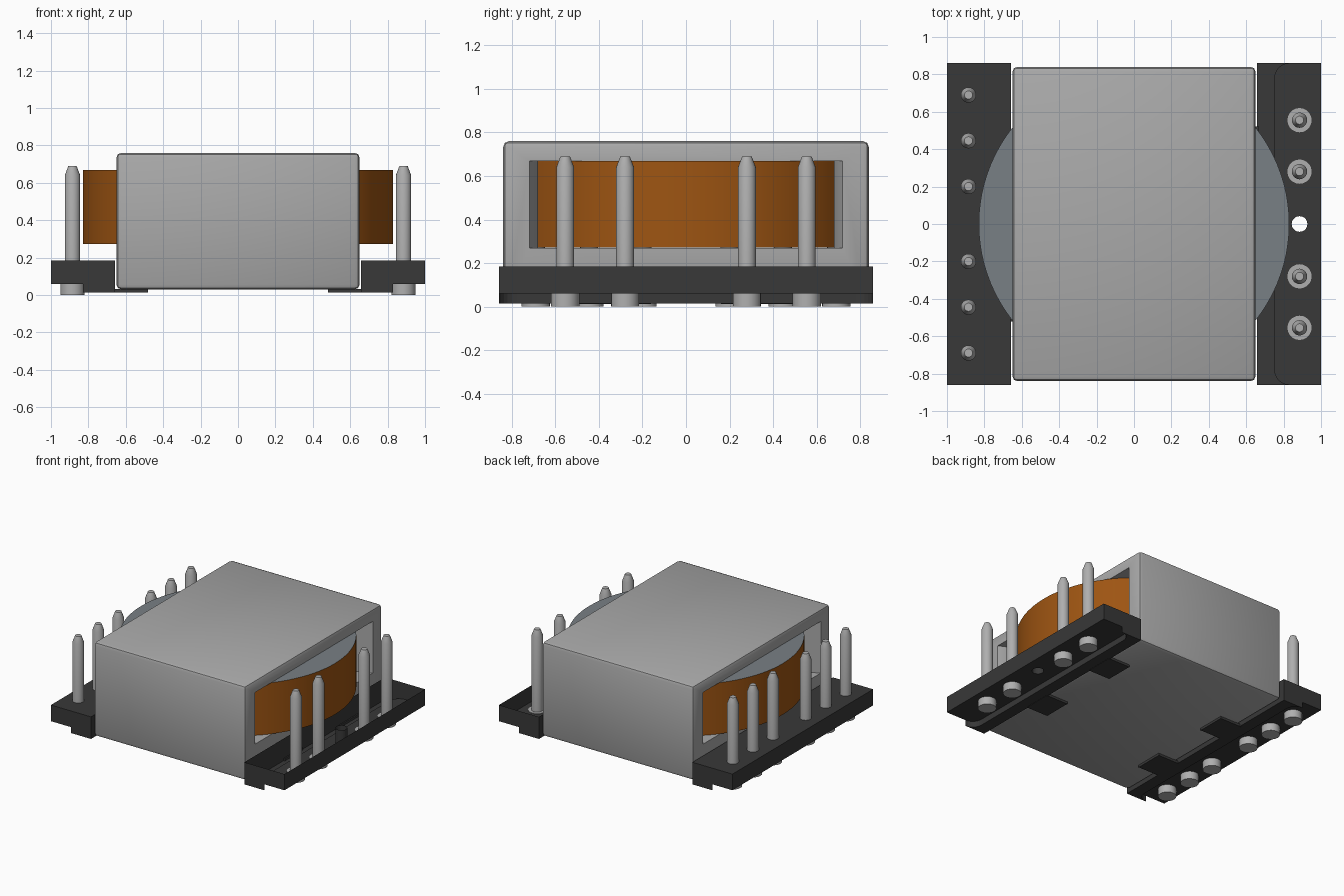
import bpy, bmesh, math
from mathutils import Matrix

if "Cube" in bpy.data.objects:
    bpy.data.objects.remove(bpy.data.objects["Cube"], do_unlink=True)


def material(name, rgb):
    m = bpy.data.materials.new(name)
    m.use_nodes = True
    m.diffuse_color = (*rgb, 1)
    m.node_tree.nodes["Principled BSDF"].inputs["Base Color"].default_value = (*rgb, 1)
    return m


FERRITE = material("ferrite grey", (0.40, 0.40, 0.40))
PLASTIC = material("black plastic", (0.04, 0.04, 0.04))
METAL = material("pin metal", (0.43, 0.43, 0.43))
COPPER = material("copper winding", (0.34, 0.09, 0.006))
SPOOL = material("slate winding face", (0.19, 0.215, 0.235))


def make(name, bm, *mats):
    mesh = bpy.data.meshes.new(name)
    bm.to_mesh(mesh)
    bm.free()
    ob = bpy.data.objects.new(name, mesh)
    bpy.context.collection.objects.link(ob)
    for m in mats:
        mesh.materials.append(m)
    return ob


def smooth(ob):
    bpy.ops.object.select_all(action='DESELECT')
    ob.select_set(True)
    bpy.context.view_layer.objects.active = ob
    bpy.ops.object.shade_smooth_by_angle(angle=math.radians(35))


def add_box(bm, x, y, z):
    size = [b - a for a, b in (x, y, z)]
    mid = [(a + b) / 2 for a, b in (x, y, z)]
    return bmesh.ops.create_cube(bm, size=1, matrix=Matrix.Translation(mid) @ Matrix.Diagonal((*size, 1)))


def walls(bm, outline, z0, z1, cap0=True, cap1=True):
    """Extrude an xy outline, with optional end caps."""
    lo = [bm.verts.new((x, y, z0)) for x, y in outline]
    hi = [bm.verts.new((x, y, z1)) for x, y in outline]
    for i in range(len(outline)):
        j = (i + 1) % len(outline)
        bm.faces.new((lo[i], lo[j], hi[j], hi[i]))
    if cap0:
        bm.faces.new(lo[::-1])
    if cap1:
        bm.faces.new(hi)


def circle(cx, cy, r, n):
    return [(cx + r * math.cos(2 * math.pi * i / n), cy + r * math.sin(2 * math.pi * i / n)) for i in range(n)]


# Ferrite core: bevelled block with a flared window through it
bm = bmesh.new()
add_box(bm, (-0.65, 0.65), (-0.84, 0.84), (0.03, 0.76))
bmesh.ops.bevel(bm, geom=bm.edges[:], offset=0.026, segments=2, profile=0.5, affect='EDGES')
core = make("ferrite_core", bm, FERRITE)

bm = bmesh.new()
half = [(0.70, -0.745), (0.70, 0.745), (0.57, 0.68)]
quarter = half + [(-0.57, 0.68), (-0.70, 0.745), (-0.70, -0.745), (-0.57, -0.68), (0.57, -0.68)]
walls(bm, quarter, 0.27, 0.67)
cutter = make("window_cutter", bm, FERRITE)
cutter.hide_render = True
mod = core.modifiers.new("window", 'BOOLEAN')
mod.object = cutter
mod.operation = 'DIFFERENCE'
mod.solver = 'EXACT'
bpy.context.view_layer.objects.active = core
bpy.ops.object.modifier_apply(modifier=mod.name)
bpy.data.objects.remove(cutter, do_unlink=True)
smooth(core)

# Round winding, copper on the side and slate on its flat ends
bm = bmesh.new()
walls(bm, circle(0, 0, 0.83, 96), 0.272, 0.668)
for f in bm.faces:
    f.material_index = 1 if abs(f.normal.z) > 0.5 or len(f.verts) > 4 else 0
# Trim where the core walls enclose it
for s in (-1, 1):
    bmesh.ops.bisect_plane(bm, geom=bm.verts[:] + bm.edges[:] + bm.faces[:],
                           plane_co=(0, s * 0.682, 0), plane_no=(0, s, 0), clear_outer=True)
smooth(make("winding", bm, COPPER, SPOOL))

# Terminal rails: stepped underside, locating tabs; the +x rail is an open tray
IN, OUT, END = 0.657, 1.0, 0.86
arc = [(0.83 - 0.08 * math.cos(t), 0.78 + 0.08 * math.sin(t))
       for t in [math.pi / 2 * i / 6 for i in range(7)]]
step = [(x, -y) for x, y in arc[::-1]] + arc


def rail(name, side, open_tray):
    bm = bmesh.new()
    walls(bm, [(IN, -END), (OUT, -END), (OUT, END), (IN, END)], 0.06, 0.185, False, not open_tray)
    walls(bm, [(IN, -END)] + step + [(IN, END)], 0.014, 0.06, True, False)
    # underside of the outer shelf, pierced by the hole on the tray
    loops = [[(OUT, END), (OUT, -END)] + step]
    if open_tray:
        hole = circle(0.885, 0, 0.042, 20)
        loops.append(hole)
        walls(bm, hole, 0.06, 0.185, False, False)
    edges = []
    for loop in loops:
        vs = [bm.verts.new((x, y, 0.06)) for x, y in loop]
        edges += [bm.edges.new((vs[i - 1], vs[i])) for i in range(len(vs))]
    filled = bmesh.ops.triangle_fill(bm, edges=edges, use_beauty=True, normal=(0, 0, -1))
    # tabs reaching under the core
    for y in (-0.27, 0.41):
        add_box(bm, (0.48, IN + 0.01), (y - 0.11, y + 0.11), (0.012, 0.032))
    if side < 0:
        bmesh.ops.rotate(bm, verts=bm.verts[:], cent=(0, 0, 0), matrix=Matrix.Rotation(math.pi, 3, 'Z'))
    bmesh.ops.remove_doubles(bm, verts=bm.verts[:], dist=0.0005)
    if not open_tray:
        bmesh.ops.recalc_face_normals(bm, faces=bm.faces[:])
    make(name, bm, PLASTIC)


rail("right_rail", 1, True)
rail("left_rail", -1, False)


# Pins: lathe a headed profile with a tapered tip
def pin(name, x, y, n=20):
    bm = bmesh.new()
    profile = [(0.065, 0.0), (0.065, 0.064), (0.041, 0.064), (0.041, 0.64), (0.022, 0.69)]
    rings = [[bm.verts.new((px, py, z)) for px, py in circle(x, y, r, n)] for r, z in profile]
    for a, b in zip(rings, rings[1:]):
        for i in range(n):
            j = (i + 1) % n
            bm.faces.new((a[i], a[j], b[j], b[i]))
    bm.faces.new(rings[0][::-1])
    bm.faces.new(rings[-1])
    smooth(make(name, bm, METAL))


for x, rows, label in ((0.885, (0.28, 0.555), "right_pin"), (-0.885, (0.2, 0.445, 0.69), "left_pin")):
    for i, y in enumerate(rows):
        pin(f"{label}_back_{i + 1}", x, y)
        pin(f"{label}_front_{i + 1}", x, -y)
